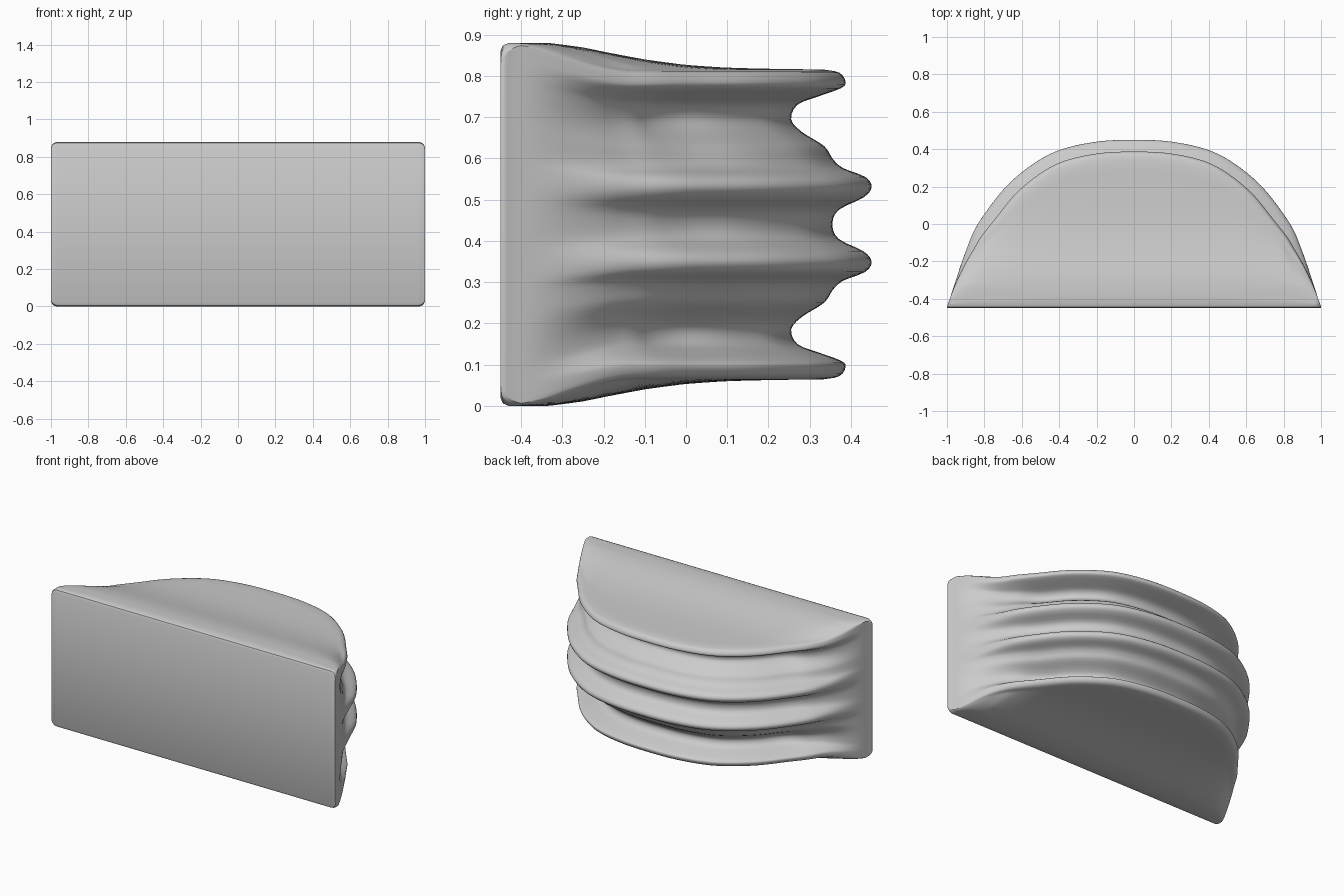
import bpy, bmesh, math
from mathutils import Vector

if "Cube" in bpy.data.objects:
    bpy.data.objects.remove(bpy.data.objects["Cube"])

FRONT, MID, TOP = -0.45, 0.44, 0.88


def smooth(a, b, v):
    t = min(max((v - a) / (b - a), 0), 1)
    return t * t * (3 - 2 * t)


def spline(pts, n):
    """Catmull-Rom curve through 2D points, n steps per span."""
    p = [Vector(q) for q in pts]
    p = [2 * p[0] - p[1]] + p + [2 * p[-1] - p[-2]]
    out = []
    for i in range(1, len(p) - 2):
        a, b, c, d = p[i - 1:i + 3]
        for k in range(n):
            t = k / n
            out.append(0.5 * (2 * b + (c - a) * t + (2 * a - 5 * b + 4 * c - d) * t ** 2
                              + (3 * b - a - 3 * c + d) * t ** 3))
    return out + [p[-2]]


# Half of the curved back outline seen from above, mirrored to a full arc
half = [(1, -.44), (.985, -.4), (.95, -.29), (.9, -.14), (.84, 0), (.7, .19),
        (.55, .32), (.4, .4), (.2, .445), (0, .455)]
arc = spline(half + [(-x, y) for x, y in half[-2::-1]], 6)

# Upper half of the rippled back edge (y, z), mirrored about mid height
ripple = [(.355, .44), (.37, .475), (.43, .505), (.45, .53), (.435, .555), (.38, .577),
          (.355, .60), (.335, .63), (.28, .665), (.255, .695), (.27, .73), (.32, .75),
          (.375, .77), (.387, .785), (.372, .808), (.33, .816)]
wave = spline([(y, 2 * MID - z) for y, z in ripple[:0:-1]] + ripple, 3)

# Height of the sloping top above mid height, by depth
slope = [(-.33, .44), (-.25, .43), (-.2, .42), (-.1, .402), (0, .389), (.1, .382), (.33, .376)]


def top_height(y):
    if y <= slope[0][0]:
        return slope[0][1]
    for (a, h), (b, k) in zip(slope, slope[1:]):
        if y <= b:
            return h + (k - h) * (y - a) / (b - a)
    return slope[-1][1]


def section(i):
    """Closed vertical slice: bottom surface, rippled edge, top surface."""
    p = arc[i]
    tan = (arc[min(i + 1, len(arc) - 1)] - arc[max(i - 1, 0)]).normalized()
    nrm = Vector((tan.y, -tan.x))
    fade, taper = smooth(-.4, .12, p.y), smooth(-.47, -.1, p.y)
    r = 0.035                                  # rounded end corners
    e = max(abs(p.x) - (1 - r), 0)
    limit = MID - (r - math.sqrt(max(r * r - e * e, 0)))
    edge = []
    for y, z in wave:
        h = z - MID
        h = h * (MID / .376) * (1 - taper) + h * taper
        q = p - nrm * (.455 - y) * fade
        edge.append((q.x, q.y, MID + max(-limit, min(limit, h))))
    ex, ey, ez = edge[-1]
    lip = min(.02, .5 * (ey - FRONT))
    surf = [(p.x, FRONT, limit - .02), (p.x, FRONT + lip * .3, limit - .006)]
    for k in range(16):
        t = k / 16
        y = FRONT + lip + (ey - FRONT - lip) * t
        h = top_height(y) * (1 - t ** 3) + (ez - MID) * t ** 3
        surf.append((p.x + (ex - p.x) * t, y, min(h, limit)))
    return ([(x, y, MID - h) for x, y, h in surf] + edge
            + [(x, y, MID + h) for x, y, h in reversed(surf)])


bm = bmesh.new()
rings = [[bm.verts.new(c) for c in section(i)] for i in range(len(arc))]
n = len(rings[0])
for a, b in zip(rings, rings[1:]):
    for j in range(n):
        k = (j + 1) % n
        bm.faces.new((a[j], b[j], b[k], a[k]))
bm.faces.new(rings[0])
bm.faces.new(rings[-1][::-1])
bmesh.ops.remove_doubles(bm, verts=bm.verts, dist=0.0002)
bmesh.ops.recalc_face_normals(bm, faces=bm.faces)
mesh = bpy.data.meshes.new("rippled_half_dome")
bm.to_mesh(mesh)
bm.free()

# Single grey body
grey = bpy.data.materials.new("plain grey")
grey.diffuse_color = (0.6, 0.6, 0.6, 1)
grey.use_nodes = True
grey.node_tree.nodes["Principled BSDF"].inputs["Base Color"].default_value = grey.diffuse_color
mesh.materials.append(grey)
body = bpy.data.objects.new("rippled_half_dome", mesh)
bpy.context.collection.objects.link(body)
bpy.context.view_layer.objects.active = body
body.select_set(True)
bpy.ops.object.shade_smooth_by_angle(angle=math.radians(40))
